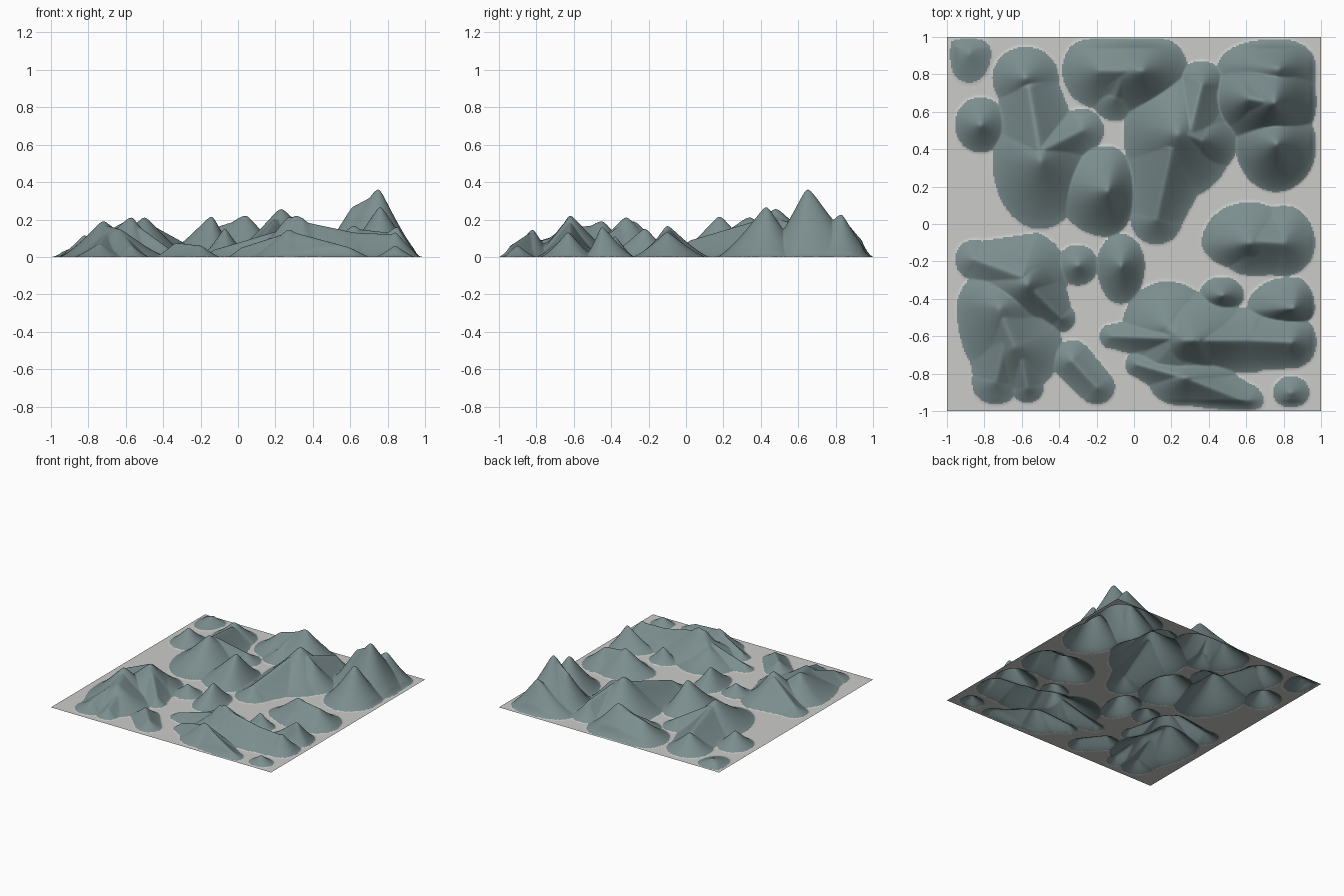
import bpy, math

N = 260            # grid cells per side
FOOT = 0.003       # height where rock colour begins
shapes = []        # functions giving height at (x, y)


def slope(t):
    """Mountain profile: rounded tip, near-straight flank, flaring foot."""
    if t >= 1:
        return 0.0
    t = math.sqrt(t * t + 0.004) if t < 0.9 else t
    return max(0.0, 1 - t) ** 1.3 * 1.09


def hill(x, y, h, east, north, west, south):
    """Peak whose footprint has its own reach in each direction."""
    k = 1.0 + 0.006 / (h + 0.02)

    def f(px, py):
        dx, dy = px - x, py - y
        u = dx / ((east if dx > 0 else west) * k)
        v = dy / ((north if dy > 0 else south) * k)
        if abs(u) > 1 or abs(v) > 1:
            return 0.0
        return h * slope(math.hypot(u, v))
    shapes.append(f)


def ridge(a, b):
    """Crest line between two points (x, y, height, reach)."""
    ax, ay, ah, ar = a
    bx, by, bh, br = b
    vx, vy = bx - ax, by - ay
    ll = vx * vx + vy * vy

    def f(px, py):
        t = max(0.0, min(1.0, ((px - ax) * vx + (py - ay) * vy) / ll))
        d = math.hypot(px - ax - t * vx, py - ay - t * vy)
        r = (ar + (br - ar) * t) * 1.07
        return (ah + (bh - ah) * t) * slope(d / r) if d < r else 0.0
    shapes.append(f)


# north-west: corner knoll, round knoll, long curved mountain
hill(-.88, .91, .05, .12, .14, .13, .16)
hill(-.82, .53, .115, .14, .15, .14, .15)
hill(-.58, .78, .13, .18, .17, .18, .18)
hill(-.50, .34, .21, .25, .32, .26, .37)
ridge((-.50, .36, .19, .23), (-.56, .72, .12, .16))
ridge((-.48, .40, .18, .22), (-.28, .50, .07, .12))

# north-centre mountains
hill(-.14, .18, .215, .15, .24, .27, .25)
hill(.04, .82, .22, .25, .22, .42, .24)
ridge((.02, .82, .20, .22), (-.18, .82, .14, .20))
ridge((-.05, .82, .18, .22), (-.10, .68, .08, .13))
hill(.23, .48, .255, .31, .34, .29, .35)
ridge((.23, .50, .24, .24), (.36, .45, .18, .19))
ridge((.30, .50, .20, .22), (.36, .74, .13, .13))
ridge((.20, .40, .20, .24), (.12, .03, .09, .14))

# north-east: the tallest peak with its shoulders
hill(.75, .65, .36, .23, .33, .33, .24)
ridge((.73, .65, .33, .23), (.62, .67, .27, .20))
hill(.77, .83, .225, .21, .17, .33, .28)
hill(.76, .43, .265, .22, .22, .22, .26)

# east range
hill(.62, -.10, .165, .24, .22, .26, .15)
hill(.80, -.10, .13, .17, .20, .22, .18)
ridge((.62, -.09, .15, .18), (.80, -.10, .13, .17))

# south-east ranges
hill(.47, -.38, .11, .12, .10, .12, .09)
hill(.85, -.45, .16, .12, .17, .25, .09)
hill(.84, -.63, .13, .14, .14, .20, .14)
hill(.31, -.62, .22, .36, .25, .28, .17)
ridge((.27, -.62, .21, .20), (.34, -.62, .21, .19))
ridge((.24, -.60, .16, .30), (.18, -.55, .12, .24))
ridge((.34, -.62, .19, .17), (.62, -.62, .13, .17))
ridge((.62, -.62, .13, .16), (.84, -.63, .12, .14))
ridge((.25, -.61, .15, .15), (-.12, -.60, .04, .07))
hill(.27, -.82, .145, .28, .12, .20, .16)
ridge((.27, -.82, .13, .14), (.02, -.75, .05, .07))
ridge((.30, -.83, .13, .14), (.60, -.95, .05, .10))
hill(.84, -.90, .06, .10, .09, .10, .09)

# south-west mountains
hill(-.57, -.32, .21, .20, .26, .30, .26)
ridge((-.60, -.28, .19, .24), (-.85, -.19, .06, .11))
ridge((-.57, -.32, .19, .22), (-.39, -.50, .06, .08))
hill(-.72, -.45, .19, .28, .22, .23, .40)
ridge((-.71, -.48, .17, .23), (-.64, -.65, .15, .25))
ridge((-.68, -.60, .14, .22), (-.74, -.84, .07, .13))
ridge((-.62, -.62, .13, .20), (-.57, -.87, .06, .09))
ridge((-.33, -.73, .075, .11), (-.20, -.87, .06, .10))

# small centre knolls
hill(-.30, -.22, .08, .11, .11, .12, .11)
hill(-.07, -.22, .15, .13, .17, .13, .21)


def height(x, y):
    edge = min(1.0, (1 - max(abs(x), abs(y))) / 0.06)
    return max(f(x, y) for f in shapes) * edge


def material(name, rgb):
    m = bpy.data.materials.new(name)
    m.diffuse_color = (*rgb, 1)
    return m


# one terrain sheet, rock coloured wherever it rises off the plain
step = [2 * i / N - 1 for i in range(N + 1)]
verts = [(x, y, height(x, y)) for y in step for x in step]
W = N + 1
faces = [(j * W + i, j * W + i + 1, (j + 1) * W + i + 1, (j + 1) * W + i)
         for j in range(N) for i in range(N)]
mesh = bpy.data.meshes.new("mountain_terrain")
mesh.from_pydata(verts, [], faces)
mesh.materials.append(material("pale_plain", (.60, .60, .585)))
mesh.materials.append(material("grey_teal_rock", (.20, .27, .275)))
for p in mesh.polygons:
    p.use_smooth = True
    z = sum(verts[v][2] for v in p.vertices) / 4
    p.material_index = 1 if z > FOOT else 0
terrain = bpy.data.objects.new("mountain_terrain", mesh)
bpy.context.collection.objects.link(terrain)
